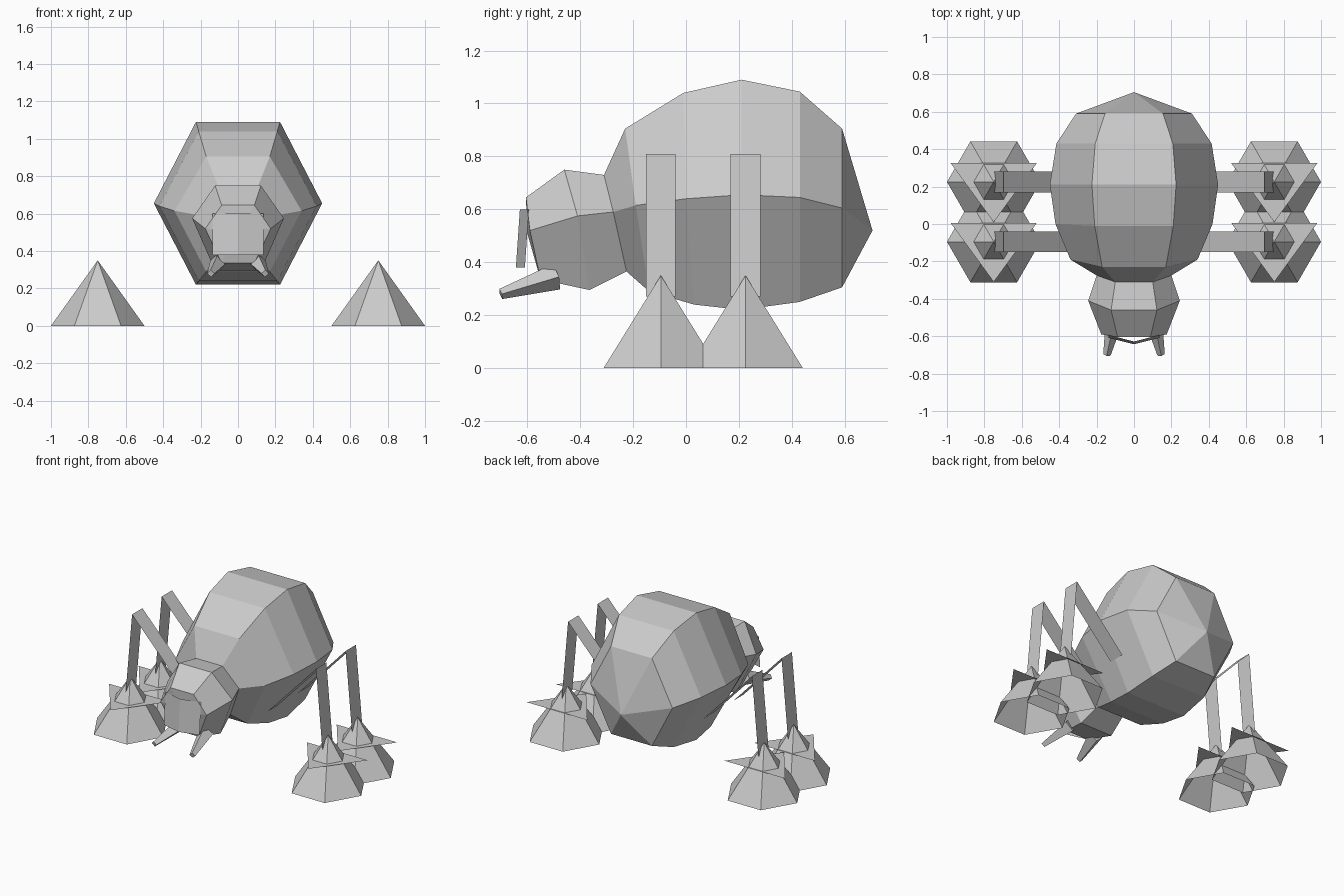
import bpy, bmesh, math
from mathutils import Vector

cube = bpy.data.objects.get("Cube")
if cube:
    bpy.data.objects.remove(cube)

GREY = (0.6, 0.6, 0.6, 1)
mat = bpy.data.materials.new("plain_grey")
mat.use_nodes = True
mat.diffuse_color = GREY
mat.node_tree.nodes["Principled BSDF"].inputs["Base Color"].default_value = GREY


def make_object(name, bm, recalc=True):
    if recalc:
        bmesh.ops.recalc_face_normals(bm, faces=bm.faces)
    mesh = bpy.data.meshes.new(name)
    bm.to_mesh(mesh)
    bm.free()
    mesh.materials.append(mat)
    obj = bpy.data.objects.new(name, mesh)
    bpy.context.scene.collection.objects.link(obj)
    return obj


def hex_ring(bm, ring):
    """Six-sided section: pointed at the sides, flat above and below."""
    half, top, mid, low = ring
    outline = [(half / 2, top), (half, mid), (half / 2, low),
               (-half / 2, low), (-half, mid), (-half / 2, top)]
    return [bm.verts.new((x, y, z)) for x, (y, z) in outline]


def hex_loft(name, rings, tip, tip_at_end):
    bm = bmesh.new()
    loops = [hex_ring(bm, r) for r in rings]
    for a, b in zip(loops, loops[1:]):
        for i in range(6):
            j = (i + 1) % 6
            bm.faces.new((a[i], a[j], b[j], b[i]))
    end = loops[-1] if tip_at_end else loops[0]
    point = bm.verts.new(tip)
    for i in range(6):
        bm.faces.new((end[i], end[(i + 1) % 6], point))
    return make_object(name, bm)


def ribbon(name, path, y, half_width):
    """Flat strip following a path in x and z."""
    bm = bmesh.new()
    pairs = [[bm.verts.new((x, y + s * half_width, z)) for s in (-1, 1)] for x, z in path]
    for a, b in zip(pairs, pairs[1:]):
        bm.faces.new((a[0], a[1], b[1], b[0]))
    return make_object(name, bm)


# Body and head share the neck section: half width, then (y, z) of top, side, bottom
neck = (0.2, (-0.31, 0.73), (-0.275, 0.59), (-0.225, 0.365))
body_rings = [
    neck,
    (0.34, (-0.23, 0.905), (-0.19, 0.615), (-0.14, 0.29)),
    (0.42, (-0.01, 1.04), (0, 0.64), (0.03, 0.24)),
    (0.45, (0.21, 1.09), (0.21, 0.655), (0.21, 0.22)),
    (0.415, (0.43, 1.045), (0.43, 0.645), (0.43, 0.25)),
    (0.31, (0.59, 0.905), (0.59, 0.605), (0.59, 0.305)),
]
hex_loft("body", body_rings, (0, 0.705, 0.52), True)
head_rings = [
    (0.175, (-0.605, 0.645), (-0.59, 0.52), (-0.55, 0.335)),
    (0.245, (-0.46, 0.75), (-0.41, 0.575), (-0.365, 0.295)),
    neck,
]
hex_loft("head", head_rings, (0, -0.6, 0.51), False)

# Folded face plate, creased down the middle
bm = bmesh.new()
columns = []
for x, back in ((-0.135, 0.034), (0, 0), (0.135, 0.034)):
    columns.append([bm.verts.new((x, y + back, z)) for y, z in ((-0.628, 0.6), (-0.643, 0.38))])
for a, b in zip(columns, columns[1:]):
    bm.faces.new((a[0], a[1], b[1], b[0]))
make_object("face_plate", bm)

for side, label in ((1, "left"), (-1, "right")):
    # Tapered four-sided jaw
    start = Vector((side * 0.1, -0.49, 0.345))
    end = Vector((side * 0.145, -0.7, 0.28))
    bm = bmesh.new()
    bmesh.ops.create_cone(bm, cap_ends=True, segments=4, radius1=0.05, radius2=0.02,
                          depth=(end - start).length)
    bmesh.ops.rotate(bm, verts=bm.verts,
                     matrix=(end - start).to_track_quat("Z", "Y").to_matrix())
    bmesh.ops.translate(bm, verts=bm.verts, vec=(start + end) / 2)
    make_object(label + "_jaw", bm)

    for y, place in ((-0.095, "front"), (0.225, "back")):
        name = label + "_" + place

        # Bent flat leg from belly to knee to foot
        path = [(side * x, z) for x, z in ((0.33, 0.42), (0.697, 0.81), (0.745, 0.27))]
        ribbon(name + "_leg", path, y, 0.056)

        # Hollow six-sided foot, open below
        bm = bmesh.new()
        apex = bm.verts.new((side * 0.75, y, 0.35))
        base = []
        for k in range(6):
            angle = k * math.pi / 3
            base.append(bm.verts.new((side * 0.75 + 0.25 * math.cos(angle),
                                      y + 0.25 * math.sin(angle), 0)))
        for k in range(6):
            bm.faces.new((base[k], base[(k + 1) % 6], apex))
        make_object(name + "_foot", bm, recalc=False)

        # Flat three-cornered collar around the foot
        bm = bmesh.new()
        corners = ((-0.23, 0.1), (0, -0.215), (0.23, 0.1))
        bm.faces.new([bm.verts.new((side * 0.75 + dx, y + dy, 0.2)) for dx, dy in corners])
        make_object(name + "_collar", bm, recalc=False)
